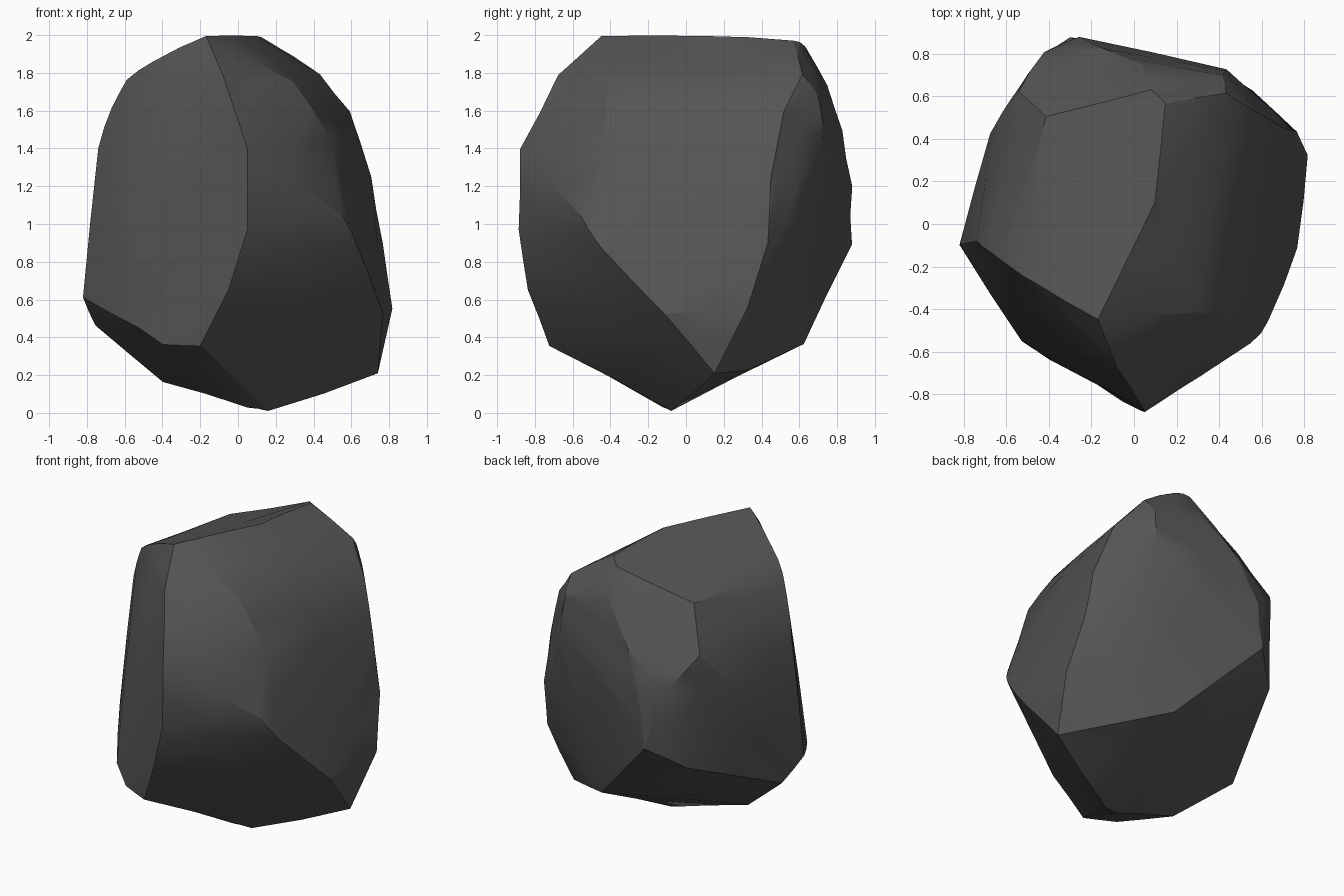
import bpy, bmesh, random

if "Cube" in bpy.data.objects:
    bpy.data.objects.remove(bpy.data.objects["Cube"])

random.seed(4)

# Crest lines that separate the big broken faces of the stone
front_ridge = [(-.17, -.45, 2), (-.08, -.68, 1.79), (.05, -.885, 1.4), (.05, -.89, .97),
               (-.05, -.84, .65), (-.2, -.73, .35)]
left_shoulder = [(-.46, -.29, 1.87), (-.6, -.2, 1.77), (-.68, -.14, 1.62), (-.745, -.08, 1.4),
                 (-.83, -.1, .61), (-.76, .05, .46), (-.53, -.555, .45), (-.4, -.64, .36)]
top_ridge = [(.1, .1, 2), (.15, .57, 1.985), (.08, .64, 1.95)]
back_ridge = [(.04, .76, 1.74), (-.15, .84, 1.5), (-.26, .885, 1.2), (-.3, .885, .89)]
left_back = [(-.42, .51, 1.78), (-.55, .63, 1.5), (-.43, .82, 1.3), (-.69, .43, 1.2),
             (-.5, .71, .75)]
right_back_ridge = [(.44, .62, 1.8), (.42, .71, 1.68), (.6, .52, 1.6), (.71, .45, 1.25),
                    (.44, .735, 1.45), (.56, .63, 1.1), (.78, .44, .9), (.83, .33, .55)]
right_front_ridge = [(.3, -.42, 1.76), (.5, -.43, 1.45), (.56, -.57, 1.05), (.64, -.46, .88),
                     (.78, -.12, .52)]
underside = [(.75, .15, .2), (.62, .33, .22), (.2, .63, .36), (.16, -.08, 0),
             (.05, -.12, .02), (-.4, -.1, .16)]

# Stone body: hull stretched over the crest lines
bm = bmesh.new()
for line in (front_ridge, left_shoulder, top_ridge, back_ridge, left_back,
             right_back_ridge, right_front_ridge, underside):
    for p in line:
        bm.verts.new(p)
bmesh.ops.convex_hull(bm, input=bm.verts)
loose = [v for v in bm.verts if not v.link_faces]
bmesh.ops.delete(bm, geom=loose, context='VERTS')
bmesh.ops.recalc_face_normals(bm, faces=bm.faces)

# Chipped surface: finer facets with tiny dents
corners = set(bm.verts)
bmesh.ops.subdivide_edges(bm, edges=bm.edges, cuts=1, use_grid_fill=True)
bm.normal_update()
for v in bm.verts:
    if v not in corners:
        v.co -= v.normal * random.uniform(.002, .016)
bmesh.ops.triangulate(bm, faces=bm.faces)
bmesh.ops.recalc_face_normals(bm, faces=bm.faces)

mesh = bpy.data.meshes.new("boulder")
bm.to_mesh(mesh)
bm.free()
boulder = bpy.data.objects.new("boulder", mesh)
bpy.context.collection.objects.link(boulder)

# Dark grey stone
stone = bpy.data.materials.new("dark_stone")
stone.diffuse_color = (.09, .09, .09, 1)
stone.use_nodes = True
stone.node_tree.nodes["Principled BSDF"].inputs["Base Color"].default_value = stone.diffuse_color
mesh.materials.append(stone)

# Soft faces, crisp crests
bpy.context.view_layer.objects.active = boulder
boulder.select_set(True)
bpy.ops.object.shade_smooth_by_angle(angle=.4)
